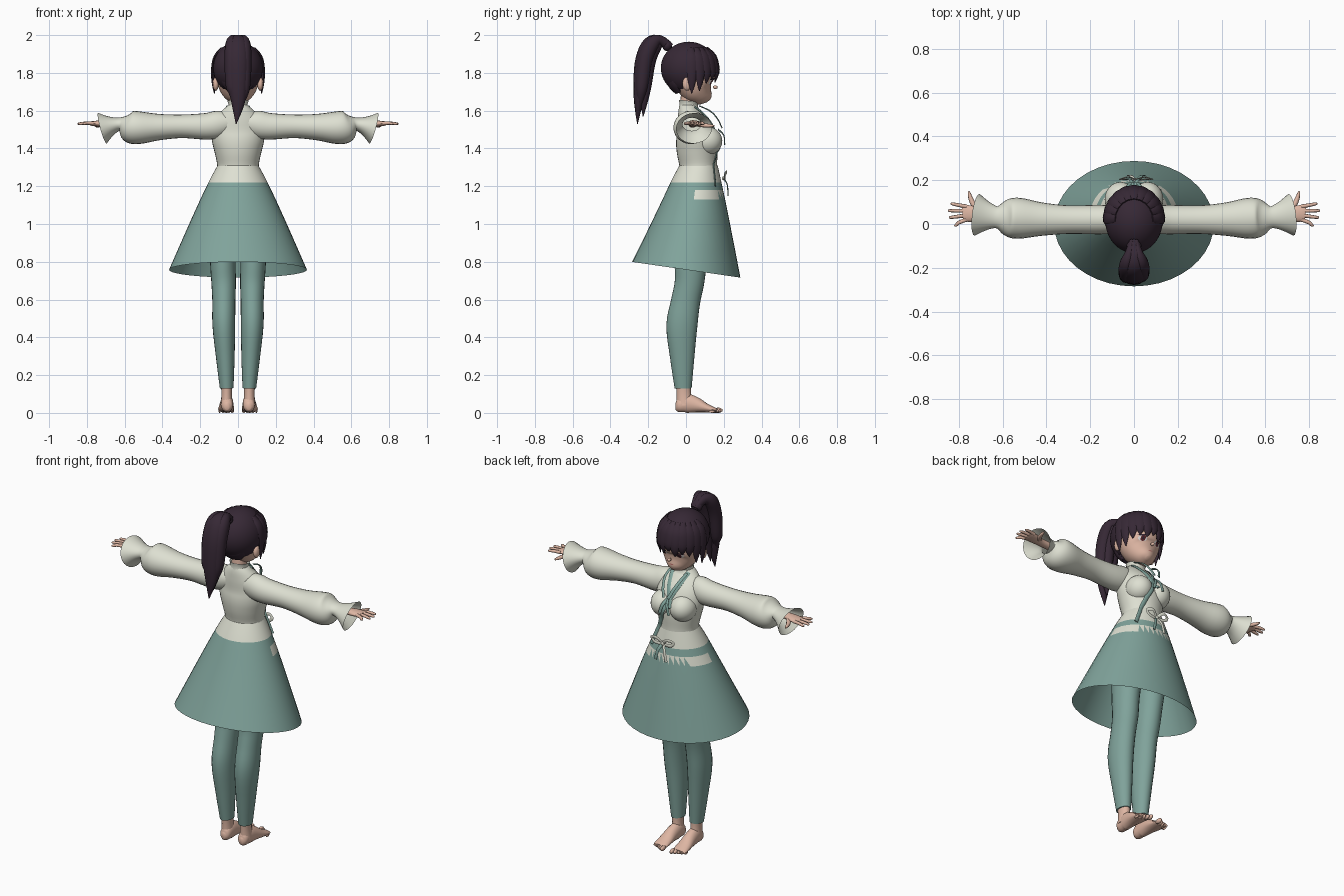
import bpy, bmesh, math
from mathutils import Vector
from mathutils.bvhtree import BVHTree

if "Cube" in bpy.data.objects:
    bpy.data.objects.remove(bpy.data.objects["Cube"])


def material(name, rgb):
    col = [(c / 255 / 12.92 if c < 11 else ((c / 255 + 0.055) / 1.055) ** 2.4) for c in rgb] + [1]
    m = bpy.data.materials.new(name)
    m.use_nodes = True
    m.diffuse_color = col
    m.node_tree.nodes["Principled BSDF"].inputs["Base Color"].default_value = col
    return m


CREAM = material("cream cloth", (222, 224, 210))
TEAL = material("teal cloth", (128, 163, 155))
HAIR = material("dark plum hair", (54, 40, 53))
SKIN = material("skin", (222, 182, 163))
WHITE = material("eye white", (235, 230, 226))
IRIS = material("dark red iris", (92, 38, 42))
LIP = material("lip", (185, 115, 108))


def finish(bm, name, mats, angle=50):
    bmesh.ops.recalc_face_normals(bm, faces=bm.faces)
    me = bpy.data.meshes.new(name)
    bm.to_mesh(me)
    bm.free()
    for m in mats:
        me.materials.append(m)
    me.shade_smooth()
    me.set_sharp_from_angle(angle=math.radians(angle))
    ob = bpy.data.objects.new(name, me)
    bpy.context.collection.objects.link(ob)
    return ob


def smooth_rows(rows, k):
    """Catmull-Rom interpolation of rows of numbers."""
    out = []
    for i in range(len(rows) - 1):
        a, b, c, d = rows[max(i - 1, 0)], rows[i], rows[i + 1], rows[min(i + 2, len(rows) - 1)]
        for j in range(k):
            t = j / k
            out.append([0.5 * (2 * q + (r - p) * t + (2 * p - 5 * q + 4 * r - s) * t * t
                               + (3 * q - p - 3 * r + s) * t ** 3) for p, q, r, s in zip(a, b, c, d)])
    return out + [list(rows[-1])]


def sweep(name, rows, mat, side=None, n=16, k=4, cap=True):
    """Oval tube through rows of (x, y, z, half width, half thickness)."""
    rows = smooth_rows(rows, k)
    pts = [Vector(r[:3]) for r in rows]
    bm = bmesh.new()
    rings = []
    for i, (p, r) in enumerate(zip(pts, rows)):
        tan = (pts[min(i + 1, len(pts) - 1)] - pts[max(i - 1, 0)]).normalized()
        s = Vector(side) if side else tan.cross(Vector((0, 1, 0)))
        s = (s - tan * s.dot(tan)).normalized()
        nor = tan.cross(s)
        rings.append([bm.verts.new(p + s * max(r[3], .001) * math.cos(a) + nor * max(r[4], .001) * math.sin(a))
                      for a in (2 * math.pi * j / n for j in range(n))])
    for a, b in zip(rings, rings[1:]):
        for j in range(n):
            bm.faces.new((a[j], a[(j + 1) % n], b[(j + 1) % n], b[j]))
    if cap:
        bm.faces.new(rings[0])
        bm.faces.new(rings[-1])
    return finish(bm, name, [mat])


def ball(name, loc, size, mat, keep=None, u=28, v=18):
    bm = bmesh.new()
    bmesh.ops.create_uvsphere(bm, u_segments=u, v_segments=v, radius=1)
    for vert in bm.verts:
        vert.co = Vector(c + s * q for c, s, q in zip(loc, size, vert.co))
    if keep:
        gone = [f for f in bm.faces if not keep(f.calc_center_median())]
        bmesh.ops.delete(bm, geom=gone, context='FACES')
    return finish(bm, name, [mat])


def surface(objs):
    """Returns a function giving the y of the outer face at (x, z)."""
    vs, fs = [], []
    for o in objs:
        base = len(vs)
        vs += [v.co.copy() for v in o.data.vertices]
        fs += [[base + i for i in p.vertices] for p in o.data.polygons]
    tree = BVHTree.FromPolygons(vs, fs)

    def at(x, z):
        hit = tree.ray_cast(Vector((x, 2, z)), Vector((0, -1, 0)))[0]
        return hit.y if hit else 0.1
    return at


X, Y = (1, 0, 0), (0, 1, 0)

# Torso, neck and collar
torso = sweep("blouse_body", [(0, .065, 1.26, .118, .105), (0, .065, 1.31, .11, .1), (0, .06, 1.38, .124, .108),
                              (0, .055, 1.44, .138, .108), (0, .045, 1.5, .14, .095), (0, .025, 1.56, .122, .072),
                              (0, .015, 1.6, .085, .056), (0, .015, 1.63, .05, .047)], CREAM, X, 32)
busts = [ball(n, (s * .062, .112, 1.44), (.072, .08, .075), CREAM)
         for n, s in (("bust_left", 1), ("bust_right", -1))]
sweep("neck", [(0, .01, 1.58, .042, .042), (0, .012, 1.65, .041, .042), (0, .025, 1.73, .045, .046)], SKIN, X)
sweep("stand_collar", [(0, .014, 1.6, .06, .054), (0, .014, 1.63, .051, .049), (0, .016, 1.652, .056, .054)],
      CREAM, X, cap=False)

# Flared skirt with a sash band and a toothed trim on the +y side
COLS = 40
levels = [1.31, 1.26, 1.22, 1.18, 1.13, 1.02, .88, .758]
bm = bmesh.new()
rings = []
for z in levels:
    t = (1.31 - z) / .552
    e = t ** .92
    rx = .108 + .257 * e
    back, front = -.035 - .25 * e, .168 + .12 * t
    ring = []
    for j in range(COLS):
        a = 2 * math.pi * j / COLS
        y = (back + front) / 2 + (front - back) / 2 * math.sin(a)
        ring.append(bm.verts.new((rx * math.cos(a), y, z - .145 * y * max(0, (t - .33) / .67))))
    rings.append(ring)
for i, (a, b) in enumerate(zip(rings, rings[1:])):
    for j in range(COLS):
        q = (a[j], a[(j + 1) % COLS], b[(j + 1) % COLS], b[j])
        ahead = sum(v.co.y for v in q) / 4 > .05
        if i == 3 and ahead and abs(q[0].co.x) < .12:
            bm.faces.new((q[0], q[1], q[2])).material_index = 1
            bm.faces.new((q[0], q[2], q[3]))
        else:
            bm.faces.new(q).material_index = int(i < 2 or (i == 3 and ahead))
skirt = finish(bm, "skirt", [TEAL, CREAM])

# Limbs
for tag, s in (("left", 1), ("right", -1)):
    def limb(part, rows, mat, side, **kw):
        return sweep(f"{part}_{tag}", [(s * r[0], *r[1:]) for r in rows], mat, side, **kw)

    limb("sleeve", [(.03, .02, 1.54, .05, .05), (.1, .02, 1.528, .064, .072), (.17, .02, 1.517, .067, .07),
                    (.3, .02, 1.517, .065, .062), (.42, .022, 1.513, .076, .07), (.52, .026, 1.51, .093, .086),
                    (.575, .028, 1.514, .087, .083), (.612, .03, 1.526, .06, .046), (.63, .031, 1.528, .05, .035),
                    (.67, .036, 1.52, .066, .05), (.718, .042, 1.507, .096, .084)], CREAM, Y, n=24, cap=False)
    limb("hand", [(.6, .035, 1.53, .024, .02), (.69, .038, 1.532, .026, .018), (.735, .045, 1.532, .036, .016),
                  (.775, .05, 1.532, .038, .012), (.785, .05, 1.532, .034, .009)], SKIN, Y)
    for i, (tip, fan) in enumerate(((.822, -.006), (.846, .03), (.85, .061), (.838, .092))):
        y = .02 + .02 * i
        limb(f"finger_{i + 1}", [(.765, y, 1.533, .0095, .01), (.8, (y + fan) / 2, 1.534, .0085, .009),
                                 (tip - .008, fan, 1.531, .007, .007), (tip, fan, 1.53, .003, .003)],
             SKIN, Y, n=8, k=2)
    limb("thumb", [(.715, .06, 1.528, .013, .012), (.74, .1, 1.522, .012, .011), (.752, .135, 1.52, .008, .008),
                   (.755, .15, 1.52, .003, .003)], SKIN, X, n=8, k=2)
    limb("legging", [(.06, -.015, .13, .036, .045), (.067, -.02, .29, .049, .064), (.075, -.022, .46, .06, .082),
                     (.075, -.002, .59, .061, .077), (.076, .018, .69, .065, .078), (.08, .026, .8, .068, .086),
                     (.08, .045, 1, .078, .1), (.07, .055, 1.17, .068, .09)], TEAL, X, n=24)
    limb("ankle", [(.06, -.014, .16, .031, .04), (.06, -.012, .1, .028, .038), (.06, -.008, .04, .032, .042)], SKIN, X)
    limb("foot", [(.058, -.056, .034, .012, .018), (.058, -.04, .036, .029, .034), (.058, .0, .05, .033, .05),
                  (.06, .05, .043, .036, .042), (.062, .1, .028, .041, .026), (.063, .14, .018, .042, .016),
                  (.063, .16, .014, .038, .011)], SKIN, X)
    for i in range(5):
        r = .014 - .0016 * i
        ball(f"toe_{i + 1}_{tag}", (s * (.031 + .0165 * i), .17 - .008 * i, r), (r * .8, .024 - .002 * i, r), SKIN,
             u=10, v=8)
    ball(f"ear_{tag}", (s * .118, .005, 1.742), (.016, .024, .036), SKIN, u=12, v=8)

# Head and face
head = sweep("head", [(0, .12, 1.652, .012, .012), (0, .11, 1.663, .042, .038), (0, .085, 1.685, .074, .066),
                      (0, .062, 1.715, .098, .092), (0, .046, 1.76, .112, .11), (0, .032, 1.82, .118, .12),
                      (0, .025, 1.89, .1, .105), (0, .02, 1.93, .05, .06)], SKIN, X, 32)
ball("nose", (0, .155, 1.724), (.009, .013, .01), SKIN, u=10, v=8)
face_y = surface([head])


def plate(name, x, z, w, h, mat, lift, tilt=0):
    bm = bmesh.new()
    mid = bm.verts.new((x, face_y(x, z) + lift, z))
    rim = []
    for j in range(16):
        a = math.pi * j / 8
        px = x + w * math.cos(a)
        pz = z + h * math.sin(a) + tilt * w * math.cos(a)
        rim.append(bm.verts.new((px, face_y(px, pz) + lift, pz)))
    for j in range(16):
        bm.faces.new((mid, rim[j], rim[(j + 1) % 16]))
    finish(bm, name, [mat])


for tag, s in (("left", 1), ("right", -1)):
    plate(f"eye_white_{tag}", s * .05, 1.752, .024, .015, WHITE, .002)
    plate(f"iris_{tag}", s * .049, 1.752, .013, .015, IRIS, .004)
    plate(f"pupil_{tag}", s * .049, 1.752, .006, .008, HAIR, .005)
    plate(f"upper_lash_{tag}", s * .051, 1.768, .028, .005, HAIR, .006, -.1 * s)
plate("mouth", 0, 1.69, .015, .003, LIP, .002)

# Hair cap, fringe and side locks
ball("hair_cap", (0, .015, 1.825), (.131, .148, .14), HAIR,
     lambda c: c.z > min(1.84, 1.705 + .9 * max(0, c.y + .04)), 40, 28)
tips = (1.69, 1.705, 1.75, 1.765, 1.75, 1.775, 1.755, 1.765, 1.745, 1.705, 1.69)
for i, tip in enumerate(tips):
    a = math.radians(-85 + 17 * i)
    rows = []
    for z, r, w in ((1.93, .62, .018), (1.89, .9, .03), (1.83, 1.01, .03), ((1.82 + tip) / 2, 1.0, .021), (tip, .95, .002)):
        rows.append((.132 * r * math.sin(a), .018 + .149 * r * math.cos(a), z, w, .009 if z > tip else .002))
    sweep(f"fringe_lock_{i + 1}", rows, HAIR, (math.cos(a), -math.sin(a), 0), 8, 3)
sweep("nape_hair", [(0, -.06, 1.8, .1, .05), (0, -.05, 1.74, .085, .045), (0, -.035, 1.695, .05, .02)], HAIR, X)

# Ponytail
ball("hair_tie", (0, -.1, 1.945), (.034, .026, .03), HAIR, u=14, v=10)
for i, (x, w, tip, dy) in enumerate(((0, 1, 1.53, 0), (.034, .62, 1.61, .012), (-.034, .62, 1.64, .008),
                                     (.012, .6, 1.57, .03))):
    sweep(f"ponytail_strand_{i + 1}",
          [(x * .3, -.085, 1.935, .022 * w, .024), (x * .6, -.135, 1.972, .036 * w, .026),
           (x, -.19 + dy, 1.955, .052 * w, .038), (x, -.228 + dy, 1.87, .06 * w, .04),
           (x, -.245 + dy, 1.74, .052 * w, .034), (x * .8, -.252 + dy, (1.74 + tip) / 2, .034 * w, .022),
           (x * .6 - .01, -.257 + dy, tip, .002, .002)], HAIR, X, 12)

# Crossed neckline bands that follow the cloth
cloth_y = surface([torso, skirt] + busts)


def band(name, pts, mat=TEAL, w=.013):
    dense = smooth_rows(pts, 5)
    sweep(name, [(x, cloth_y(x, z) + .004, z, w, .004) for x, z in dense], mat, None, 8, 1)


band("long_neck_band", [(-.05, 1.62), (-.03, 1.56), (.0, 1.49), (.045, 1.38), (.075, 1.3), (.115, 1.2)])
band("short_neck_band", [(.05, 1.62), (.03, 1.56), (0, 1.49), (-.02, 1.45)])


def ribbon(name, pts, mat):
    sweep(name, [(x, y, z, .009, .003) for x, y, z in pts], mat, None, 8, 4)


# Ties at the chest and a bow at the waist
for s in (1, -1):
    tag = "left" if s > 0 else "right"
    ribbon(f"collar_tie_{tag}", [(.055 * s, .07, 1.625), (.05 * s, .125, 1.6), (.035 * s, .165, 1.56),
                                 (.015 * s, .19, 1.51)], TEAL)
    ribbon(f"chest_tie_tail_{tag}", [(0, .17, 1.5), (.015 * s, .2, 1.47), (.03 * s, .205, 1.42)], TEAL)
    ribbon(f"bow_loop_{tag}", [(.01, .2, 1.245), (.035 * s + .01, .215, 1.275), (.07 * s + .01, .205, 1.265),
                               (.05 * s + .01, .205, 1.242), (.01, .2, 1.24)], CREAM)
    ribbon(f"bow_tail_{tag}", [(.01, .195, 1.245), (.02 * s + .01, .218, 1.21), (.035 * s + .01, .222, 1.15)],
           TEAL if s > 0 else CREAM)
ball("bow_knot", (.01, .2, 1.243), (.013, .01, .012), CREAM, u=10, v=8)
